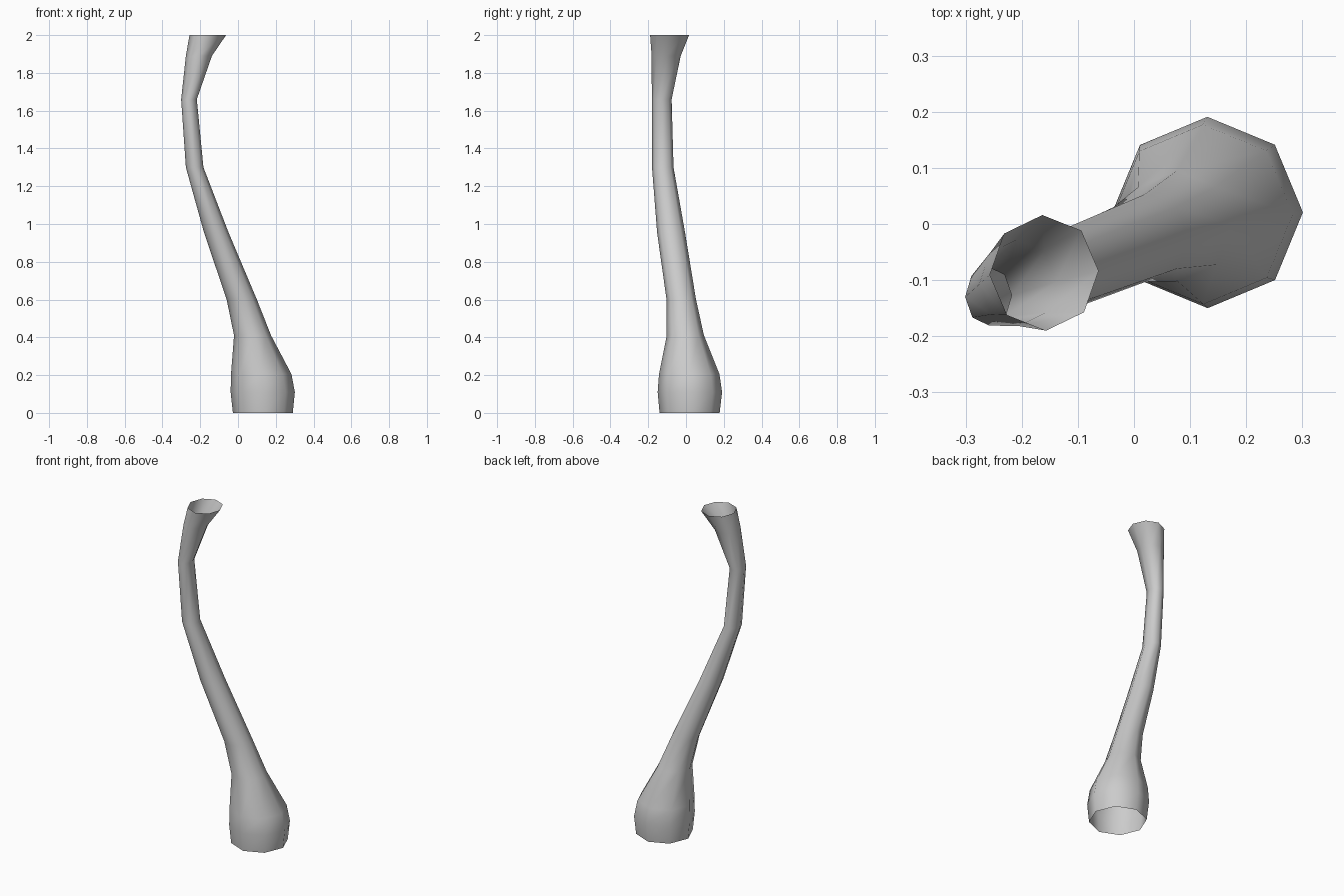
import bpy, bmesh, math

if "Cube" in bpy.data.objects:
    bpy.data.objects.remove(bpy.data.objects["Cube"])

SIDES = 8
# Cross-sections: height, x min, x max, y min, y max
SECTIONS = [
    (0.00, -0.027, 0.290, -0.140, 0.178),
    (0.11, -0.039, 0.301, -0.150, 0.191),
    (0.205, -0.037, 0.283, -0.143, 0.177),
    (0.41, -0.021, 0.175, -0.102, 0.095),
    (0.60, -0.060, 0.100, -0.103, 0.053),
    (0.955, -0.180, -0.050, -0.153, -0.005),
    (1.30, -0.276, -0.183, -0.180, -0.066),
    (1.66, -0.301, -0.218, -0.181, -0.076),
    (1.89, -0.276, -0.138, -0.182, -0.028),
    (2.00, -0.257, -0.063, -0.190, 0.016),
]


def ring(bm, z, x0, x1, y0, y1):
    cx, cy, rx, ry = (x0 + x1) / 2, (y0 + y1) / 2, (x1 - x0) / 2, (y1 - y0) / 2
    turn = math.radians(1.0) * z
    angles = [math.tau * i / SIDES + turn for i in range(SIDES)]
    return [bm.verts.new((cx + rx * math.cos(a), cy + ry * math.sin(a), z)) for a in angles]


# Curved stem: an open-ended tube lofted through the cross-sections
bm = bmesh.new()
rings = [ring(bm, *s) for s in SECTIONS]
for low, high in zip(rings, rings[1:]):
    for i in range(SIDES):
        j = (i + 1) % SIDES
        bm.faces.new((low[i], low[j], high[j], high[i])).smooth = True
mesh = bpy.data.meshes.new("curved_stem")
bm.to_mesh(mesh)
bm.free()
stem = bpy.data.objects.new("curved_stem", mesh)
bpy.context.collection.objects.link(stem)
